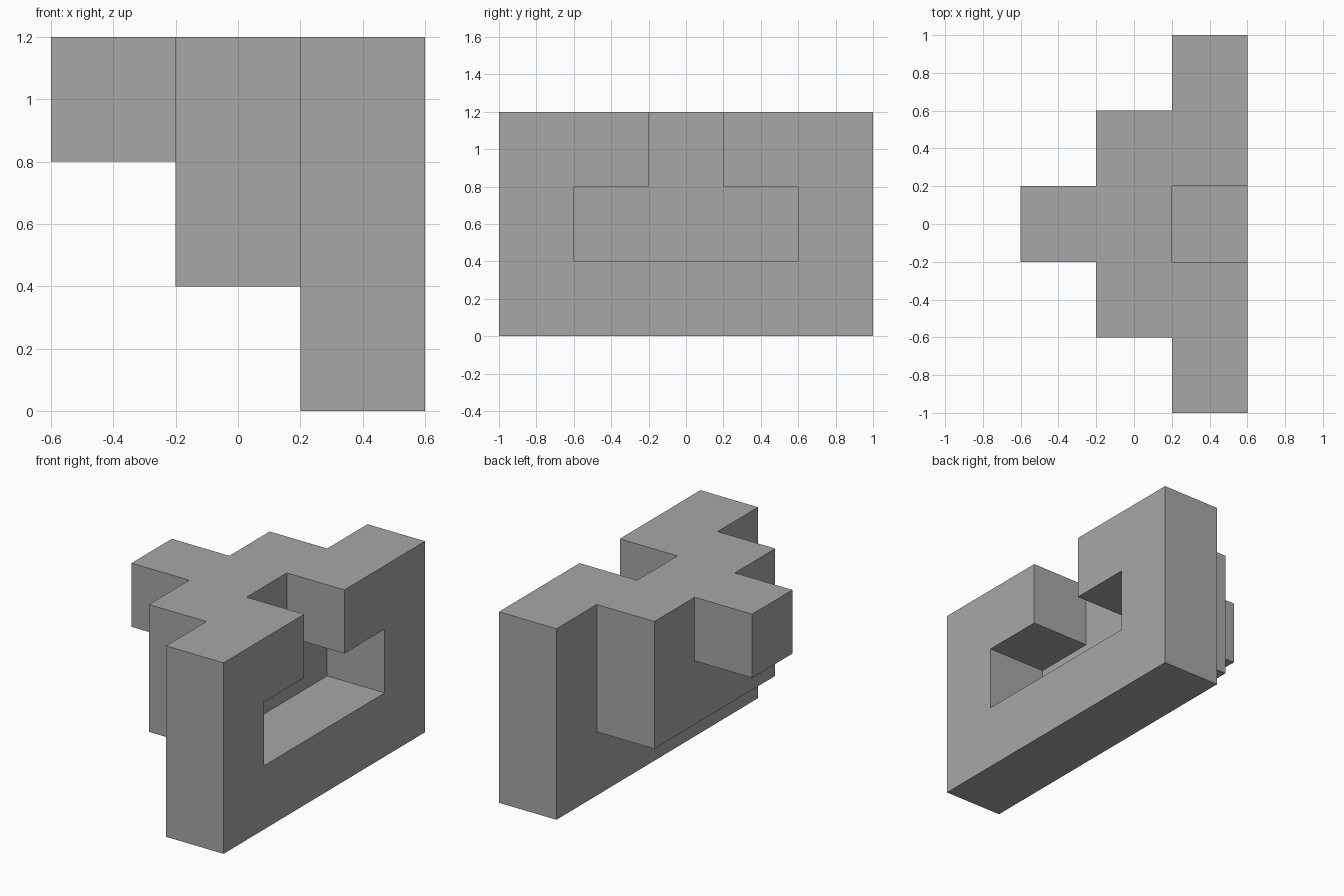
import bpy
import bmesh

cube = bpy.data.objects.get("Cube")
if cube:
    bpy.data.objects.remove(cube, do_unlink=True)

# Single flat grey
GREY = (0.39, 0.39, 0.39, 1.0)
grey = bpy.data.materials.new("plain grey")
grey.use_nodes = True
grey.diffuse_color = GREY
grey.node_tree.nodes["Principled BSDF"].inputs["Base Color"].default_value = GREY


def slab(name, half_profile, x0, x1):
    """Mirror a (y, z) half profile across y = 0 and extrude it from x0 to x1."""
    profile = half_profile + [(-y, z) for y, z in reversed(half_profile)]
    bm = bmesh.new()
    face = bm.faces.new([bm.verts.new((x0, y, z)) for y, z in profile])
    extruded = bmesh.ops.extrude_face_region(bm, geom=[face])["geom"]
    moved = [g for g in extruded if isinstance(g, bmesh.types.BMVert)]
    bmesh.ops.translate(bm, verts=moved, vec=(x1 - x0, 0, 0))
    bmesh.ops.recalc_face_normals(bm, faces=bm.faces)
    mesh = bpy.data.meshes.new(name)
    bm.to_mesh(mesh)
    bm.free()
    mesh.materials.append(grey)
    obj = bpy.data.objects.new(name, mesh)
    bpy.context.collection.objects.link(obj)
    return obj


# Large plate with an inverted T opening that is open at the top
slab("slotted_plate",
     [(1.0, 0.0), (1.0, 1.2), (0.2, 1.2), (0.2, 0.8), (0.6, 0.8), (0.6, 0.4)],
     0.2, 0.6)

# Stepped blocks stacked behind the plate, flush at the top
slab("middle_block", [(0.6, 0.4), (0.6, 1.2)], -0.2, 0.2)
slab("end_block", [(0.2, 0.8), (0.2, 1.2)], -0.6, -0.2)
